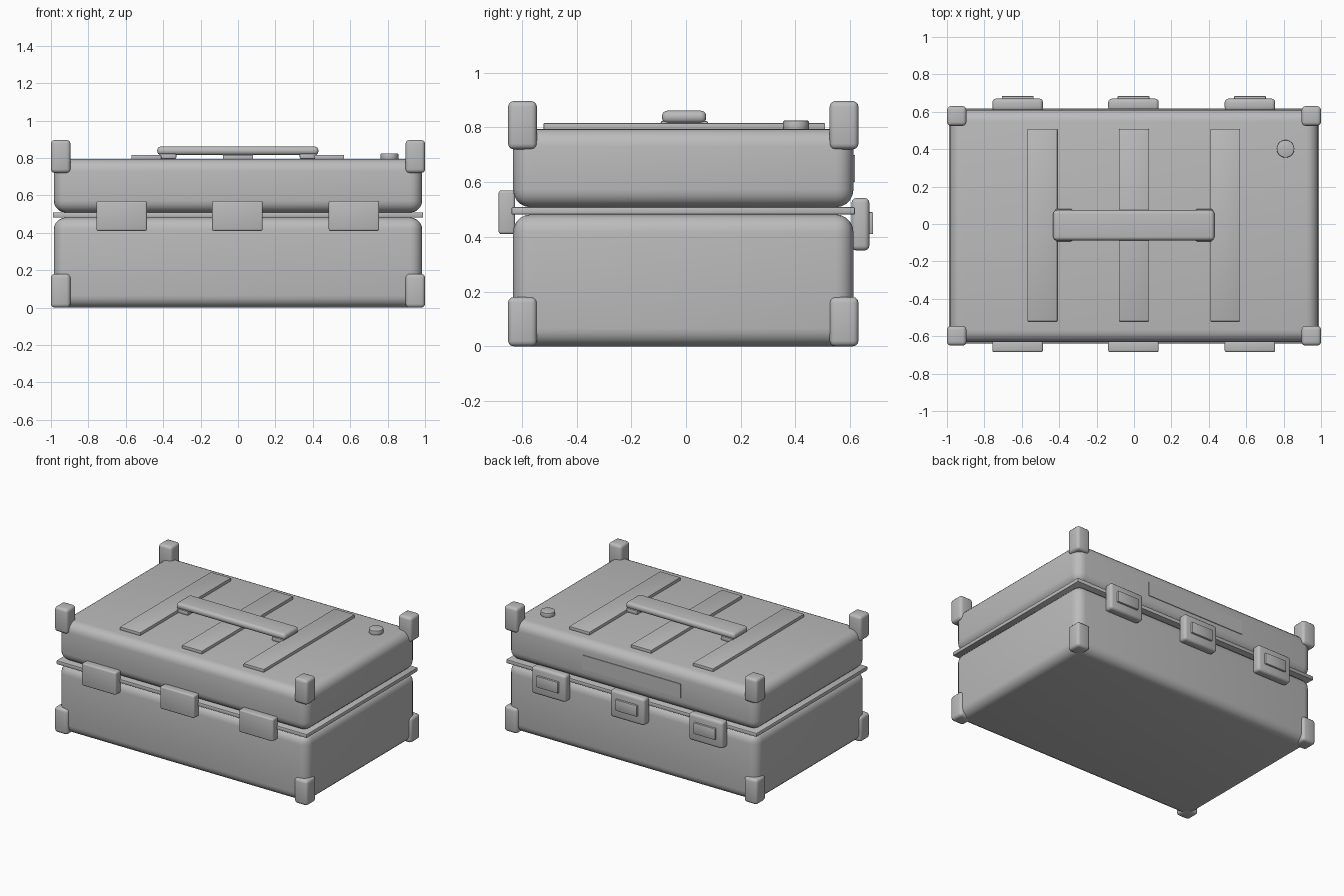
import bpy, bmesh
from mathutils import Vector

cube = bpy.data.objects.get("Cube")
if cube:
    bpy.data.objects.remove(cube, do_unlink=True)

grey = bpy.data.materials.new("case_grey")
grey.use_nodes = True
colour = (0.5, 0.5, 0.5, 1)
grey.diffuse_color = colour
grey.node_tree.nodes["Principled BSDF"].inputs["Base Color"].default_value = colour


def finish(name, bm, bevel, segments):
    """Turn a bmesh into a bevelled, smooth-shaded object."""
    if bevel:
        edges = [e for e in bm.edges if e.calc_face_angle(0) > 0.6]
        bmesh.ops.bevel(bm, geom=edges, offset=bevel, segments=segments,
                        profile=0.5, affect='EDGES', clamp_overlap=True)
    mesh = bpy.data.meshes.new(name)
    bm.to_mesh(mesh)
    bm.free()
    mesh.materials.append(grey)
    obj = bpy.data.objects.new(name, mesh)
    bpy.context.collection.objects.link(obj)
    bpy.ops.object.select_all(action='DESELECT')
    obj.select_set(True)
    bpy.context.view_layer.objects.active = obj
    bpy.ops.object.shade_smooth_by_angle(angle=0.6)
    return obj


def box(name, x, y, z, bevel=0.0, segments=3):
    """Box from (min, max) ranges on each axis."""
    bm = bmesh.new()
    bmesh.ops.create_cube(bm, size=1)
    low, high = (Vector(p) for p in zip(x, y, z))
    for v in bm.verts:
        v.co = (low + high) / 2 + v.co * (high - low)
    return finish(name, bm, bevel, segments)


def around(c, half):
    return (c - half, c + half)


# Shells and the seam between them
FRONT, BACK = -0.632, 0.612
box("base_shell", (-0.985, 0.985), (FRONT, BACK), (0, 0.482), 0.065, 5)
box("lid_shell", (-0.985, 0.985), (FRONT, BACK), (0.508, 0.795), 0.065, 5)
box("seam_rim", (-0.99, 0.99), (-0.638, 0.618), (0.481, 0.509), 0.006, 2)

# Corner guards, top and bottom
for level, z in (("bottom", (0, 0.18)), ("top", (0.72, 0.896))):
    for end, y in (("front", (-0.65, -0.545)), ("back", (0.525, 0.63))):
        for side, s in (("left", 1), ("right", -1)):
            box(f"{level}_{end}_{side}_guard", around(s * 0.948, 0.052), y, z, 0.02, 3)

# Hinges on the front, latches on the back
for side, x in (("right", -0.622), ("middle", -0.003), ("left", 0.62)):
    box(f"{side}_hinge", around(x, 0.135), (-0.685, -0.625), (0.41, 0.57), 0.01, 3)
    box(f"{side}_latch", around(x, 0.135), (0.605, 0.67), (0.35, 0.542), 0.018, 3)
    box(f"{side}_latch_plate", around(x, 0.085), (0.66, 0.684), (0.41, 0.49), 0.004, 2)

# Raised strips across the lid
for side, x in (("right", -0.49), ("middle", 0), ("left", 0.488)):
    box(f"{side}_lid_strip", around(x, 0.08), (-0.52, 0.508), (0.792, 0.816), 0.003, 2)

# Handle with its two mounts
box("handle_grip", (-0.432, 0.43), (-0.088, 0.074), (0.816, 0.861), 0.02, 4)
for side, s in (("left", 1), ("right", -1)):
    box(f"{side}_handle_mount", around(s * 0.375, 0.045), (-0.093, 0.081),
        (0.794, 0.824), 0.008, 2)

# Label plate on the back of the lid
box("label_plate", (-0.39, 0.39), (0.609, 0.617), (0.6, 0.7))

# Round valve on the lid
bm = bmesh.new()
bmesh.ops.create_cone(bm, cap_ends=True, segments=32, radius1=0.047, radius2=0.047, depth=0.035)
bmesh.ops.translate(bm, vec=(0.81, 0.402, 0.807), verts=bm.verts)
finish("pressure_valve", bm, 0.004, 2)
